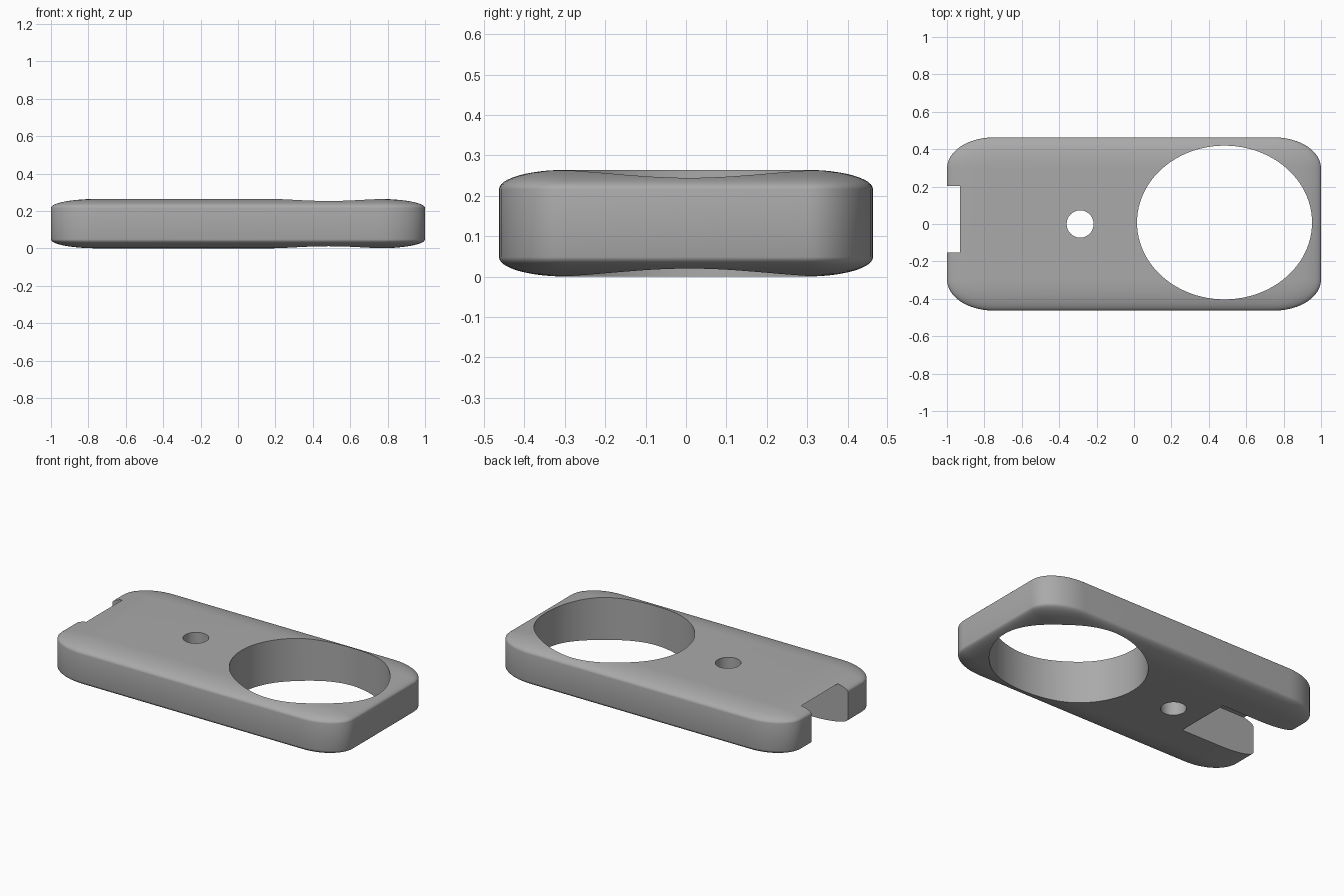
import bpy, bmesh
from math import cos, sin, pi, radians
from mathutils import Matrix

if "Cube" in bpy.data.objects:
    bpy.data.objects.remove(bpy.data.objects["Cube"])

# Overall half sizes, height and edge rounding radii
HX, HY, HEIGHT = 1.0, 0.463, 0.264
RX, RY, RZ = 0.25, 0.165, 0.048
ARC = 12

grey = bpy.data.materials.new("plain grey")
grey.use_nodes = True
colour = (0.4, 0.4, 0.4, 1)
grey.diffuse_color = colour
grey.node_tree.nodes["Principled BSDF"].inputs["Base Color"].default_value = colour


def add_object(name, bm):
    mesh = bpy.data.meshes.new(name)
    bmesh.ops.recalc_face_normals(bm, faces=bm.faces)
    bm.to_mesh(mesh)
    bm.free()
    mesh.materials.append(grey)
    obj = bpy.data.objects.new(name, mesh)
    bpy.context.collection.objects.link(obj)
    return obj


def outline(bm, scale, z):
    """Rounded rectangle whose corner arcs shrink with scale."""
    ring = []
    for k, (sx, sy) in enumerate([(1, 1), (-1, 1), (-1, -1), (1, -1)]):
        for i in range(ARC + 1):
            a = (k + i / ARC) * pi / 2
            ring.append(bm.verts.new((sx * (HX - RX) + scale * RX * cos(a),
                                      sy * (HY - RY) + scale * RY * sin(a), z)))
    return ring


# Pillow-edged slab, lofted from bottom to top
bm = bmesh.new()
angles = [i / ARC * pi / 2 for i in range(ARC + 1)]
levels = [(sin(a), RZ - RZ * cos(a)) for a in angles]
levels += [(cos(a), HEIGHT - RZ + RZ * sin(a)) for a in angles]
rings = [outline(bm, s, z) for s, z in levels]
for low, high in zip(rings, rings[1:]):
    for i in range(len(low)):
        j = (i + 1) % len(low)
        bm.faces.new((low[i], low[j], high[j], high[i]))
bm.faces.new(rings[0])
bm.faces.new(rings[-1])
bmesh.ops.remove_doubles(bm, verts=bm.verts, dist=0.0005)
body = add_object("body", bm)


def cut(cutter):
    cutter.hide_render = True
    mod = body.modifiers.new(cutter.name, 'BOOLEAN')
    mod.operation = 'DIFFERENCE'
    mod.solver = 'EXACT'
    mod.object = cutter
    bpy.context.view_layer.objects.active = body
    bpy.ops.object.modifier_apply(modifier=mod.name)
    bpy.data.objects.remove(cutter)


def round_hole(name, x, y, rx, ry, sides):
    bm = bmesh.new()
    bmesh.ops.create_cone(bm, cap_ends=True, segments=sides, radius1=1, radius2=1, depth=1,
                          matrix=Matrix.Translation((x, y, HEIGHT / 2)) @ Matrix.Diagonal((rx, ry, 1, 1)))
    cut(add_object(name, bm))


# Large oval opening and small through hole
round_hole("large_opening", 0.484, 0.008, 0.468, 0.411, 96)
round_hole("small_hole", -0.288, 0, 0.072, 0.073, 48)

# Pocket open to the end and the underside, breaking through the rounded top edge
bm = bmesh.new()
x0, x1, y0, y1, z0, z1 = -1.2, -0.48, -0.152, 0.203, -0.2, 0.249
bmesh.ops.create_cube(bm, size=1, matrix=Matrix.Translation(((x0 + x1) / 2, (y0 + y1) / 2, (z0 + z1) / 2))
                      @ Matrix.Diagonal((x1 - x0, y1 - y0, z1 - z0, 1)))
cut(add_object("end_pocket", bm))

# Smooth shading with crisp cut edges
bpy.ops.object.select_all(action='DESELECT')
body.select_set(True)
bpy.context.view_layer.objects.active = body
bpy.ops.object.shade_smooth_by_angle(angle=radians(30))
